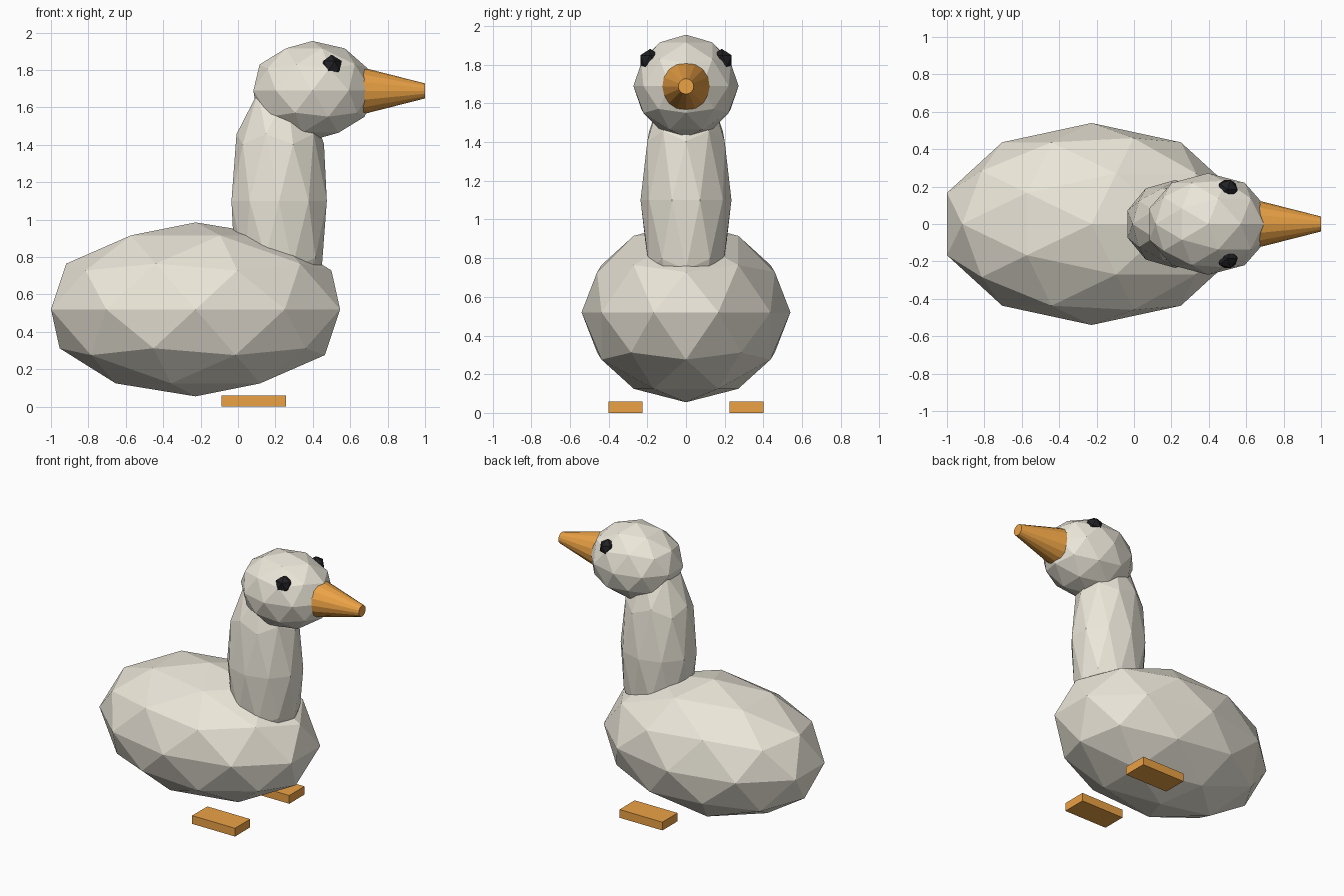
import bpy
from math import radians

if "Cube" in bpy.data.objects:
    bpy.data.objects.remove(bpy.data.objects["Cube"])


def material(name, rgb):
    m = bpy.data.materials.new(name)
    m.diffuse_color = (*rgb, 1)
    m.use_nodes = True
    m.node_tree.nodes["Principled BSDF"].inputs["Base Color"].default_value = m.diffuse_color
    return m


CREAM = material("cream", (0.83, 0.79, 0.69))
ORANGE = material("orange", (0.83, 0.36, 0.06))
BLACK = material("black", (0.015, 0.015, 0.018))


def finish(name, mat, scale=(1, 1, 1)):
    ob = bpy.context.object
    ob.name = name
    ob.scale = scale
    ob.data.materials.append(mat)
    bpy.ops.object.transform_apply(location=False, rotation=True, scale=True)
    return ob


def ball(name, loc, radii, mat, detail=2):
    bpy.ops.mesh.primitive_ico_sphere_add(subdivisions=detail, radius=1, location=loc)
    return finish(name, mat, radii)


# Faceted body, neck and head
ball("body", (-0.227, 0, 0.52), (0.8125, 0.54, 0.465), CREAM)
ball("neck", (0.22, 0, 1.10), (0.268, 0.235, 0.68), CREAM)
ball("head", (0.397, 0, 1.69), (0.331, 0.272, 0.265), CREAM)

# Beak: truncated cone pointing along +x
bpy.ops.mesh.primitive_cone_add(vertices=16, radius1=0.142, radius2=0.04, depth=0.4,
                                location=(0.8, 0, 1.688), rotation=(0, radians(90), 0))
finish("beak", ORANGE)

# Eyes and feet, one per side
for side, y in (("right", -1), ("left", 1)):
    ball(side + "_eye", (0.5, y * 0.185, 1.822), (0.06, 0.06, 0.06), BLACK, 1)
    bpy.ops.mesh.primitive_cube_add(size=1, location=(0.083, y * 0.312, 0.03))
    finish(side + "_foot", ORANGE, (0.345, 0.175, 0.06))
